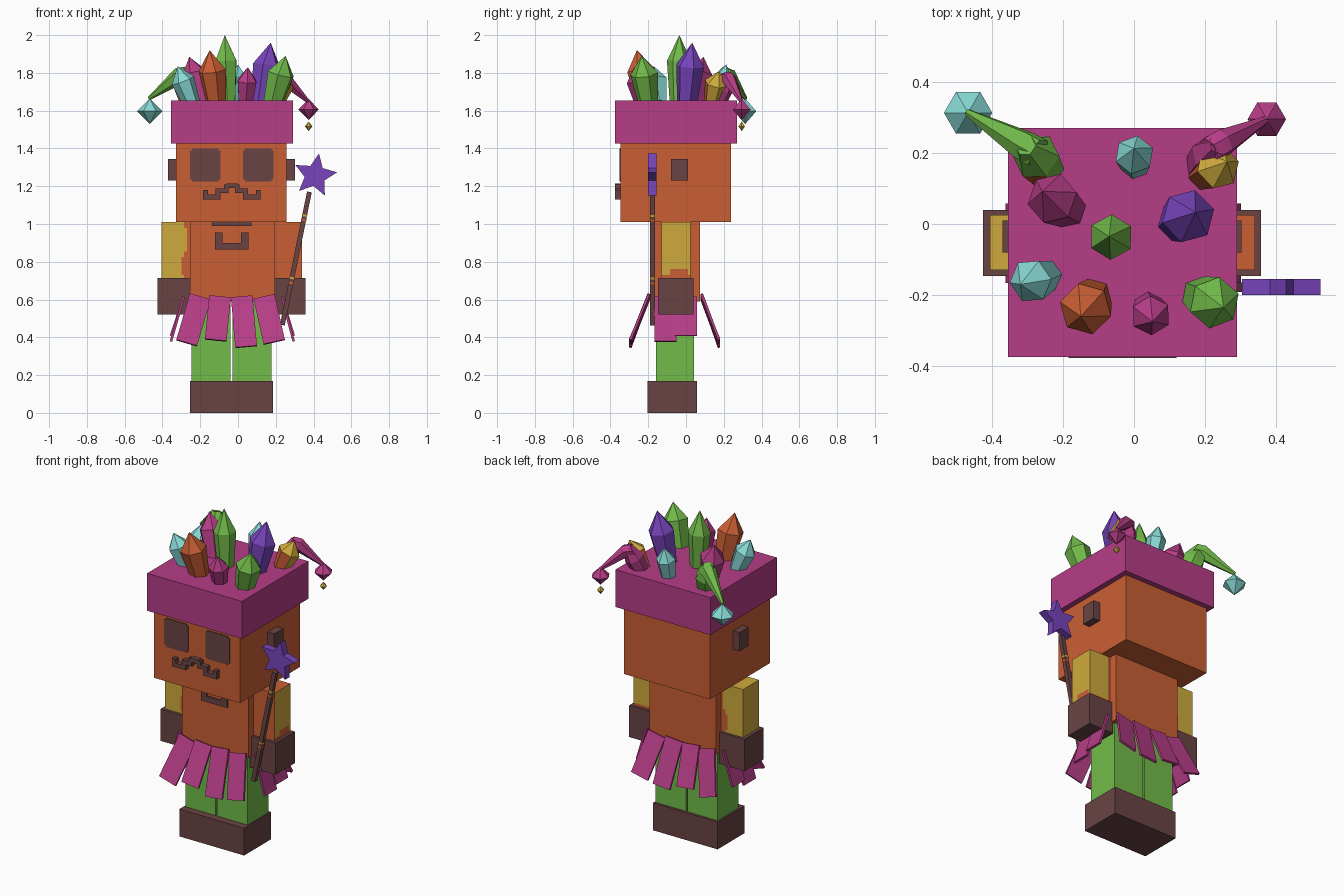
import bpy, bmesh, math
from mathutils import Vector, Matrix

if "Cube" in bpy.data.objects:
    bpy.data.objects.remove(bpy.data.objects["Cube"], do_unlink=True)


def srgb(v):
    v /= 255
    return v / 12.92 if v <= 0.04045 else ((v + 0.055) / 1.055) ** 2.4


def material(name, r, g, b):
    m = bpy.data.materials.new(name)
    col = (srgb(r), srgb(g), srgb(b), 1)
    m.diffuse_color = col
    m.use_nodes = True
    m.node_tree.nodes["Principled BSDF"].inputs["Base Color"].default_value = col
    return m


magenta = material("magenta", 182, 61, 135)
orange = material("orange", 202, 95, 52)
brown = material("dark brown", 106, 68, 68)
green = material("green", 114, 187, 74)
yellow = material("mustard", 206, 170, 60)
purple = material("purple", 120, 68, 188)
teal = material("pale teal", 136, 218, 214)


def finish(name, bm, *mats, rule=None):
    bmesh.ops.recalc_face_normals(bm, faces=bm.faces)
    if rule:
        for f in bm.faces:
            f.material_index = int(rule(f.calc_center_median(), f.normal))
    me = bpy.data.meshes.new(name)
    bm.to_mesh(me)
    bm.free()
    for m in mats:
        me.materials.append(m)
    ob = bpy.data.objects.new(name, me)
    bpy.context.collection.objects.link(ob)
    return ob


def box(name, xs, ys, zs, *mats, cuts=0, rule=None):
    bm = bmesh.new()
    bmesh.ops.create_cube(bm, size=1)
    size = [b - a for a, b in (xs, ys, zs)]
    mid = [(a + b) / 2 for a, b in (xs, ys, zs)]
    if cuts:
        bmesh.ops.subdivide_edges(bm, edges=bm.edges, cuts=cuts, use_grid_fill=True)
    bm.transform(Matrix.Translation(mid) @ Matrix.Diagonal((*size, 1)))
    return finish(name, bm, *mats, rule=rule)


def loft(name, stations, *mats, sides=6, turn=0.3, rule=None):
    """Skin of polygon rings; each station is (centre, radius), radius 0 makes a tip."""
    bm = bmesh.new()
    axis = (Vector(stations[-1][0]) - Vector(stations[0][0])).normalized()
    rot = axis.to_track_quat('Z', 'Y')
    rings = []
    for c, r in stations:
        angles = [turn + math.tau * i / sides for i in range(sides)] if r else [0]
        rings.append([bm.verts.new(Vector(c) + rot @ Vector((r * math.cos(a), r * math.sin(a), 0)))
                      for a in angles])
    for lo, hi in zip(rings, rings[1:]):
        for i in range(sides):
            j = (i + 1) % sides
            quad = [lo[i % len(lo)], lo[j % len(lo)], hi[j % len(hi)], hi[i % len(hi)]]
            bm.faces.new(list(dict.fromkeys(quad)))
    for ring in (rings[0], rings[-1]):
        if len(ring) > 2:
            bm.faces.new(ring)
    return finish(name, bm, *mats, rule=rule)


def crystal(name, base, tip, r, *mats, rule=None):
    a, b = Vector((*base, 1.64)), Vector(tip)
    loft(name, [(a, r * 0.72), (a.lerp(b, 0.62), r), (b, 0)], *mats, rule=rule)


CX = -0.033  # middle of the body

# Boots and legs
box("boots", (-0.255, 0.185), (-0.205, 0.057), (0, 0.168), brown)
box("right_leg", (-0.245, -0.04), (-0.16, 0.042), (0.16, 0.61), green)
box("left_leg", (-0.03, 0.177), (-0.16, 0.042), (0.16, 0.61), green)

# Torso and chest badge
box("torso", (-0.255, 0.195), (-0.178, 0.075), (0.59, 1.02), orange)
for name, xs, zs in [("badge_base", (-0.088, 0.088), (0.865, 0.9)),
                     ("badge_right_side", (-0.088, -0.05), (0.9, 0.955)),
                     ("badge_left_side", (0.05, 0.088), (0.9, 0.955)),
                     ("badge_right_corner", (-0.06, -0.05), (0.9, 0.92)),
                     ("badge_left_corner", (0.05, 0.06), (0.9, 0.92)),
                     ("badge_strap", (-0.105, 0.105), (0.99, 1.012))]:
    box(name, [CX + x for x in xs], (-0.187, -0.178), zs, brown)

# Arms with patchy colour, and gloves
box("right_arm", (-0.405, -0.255), (-0.13, 0.025), (0.7, 1.01), yellow, orange, cuts=9,
    rule=lambda c, n: c.x > -0.282 + 0.018 * math.sin(c.z * 22) and abs(n.y) > 0.5)
box("left_arm", (0.195, 0.34), (-0.13, 0.025), (0.7, 1.01), yellow, orange, cuts=9,
    rule=lambda c, n: n.y < -0.5 or n.z > 0.5 or c.z < 0.745 + 0.025 * math.sin(c.y * 35 + 3)
    or (n.y > 0.5 and c.x < 0.215))
box("right_glove", (-0.425, -0.253), (-0.147, 0.04), (0.52, 0.715), brown)
box("left_glove", (0.185, 0.358), (-0.147, 0.04), (0.52, 0.715), brown)


# Skirt strips hang from the waist and flare outwards
def strip(name, top, bottom, out, width=0.115):
    top, bottom = Vector(top), Vector(bottom)
    down = bottom - top
    side = Vector(out).cross(down).normalized()
    normal = down.cross(side).normalized()
    frame = Matrix((side, normal, down.normalized())).transposed().to_4x4()
    bm = bmesh.new()
    bmesh.ops.create_cube(bm, size=1)
    bm.transform(Matrix.Translation((top + bottom) / 2) @ frame
                 @ Matrix.Diagonal((width, 0.013, down.length, 1)))
    finish(name, bm, magenta)


for label, y0, y1, out in (("front", -0.197, -0.295, (0, -1, 0)), ("back", 0.083, 0.175, (0, 1, 0))):
    for i, (x0, x1, z1) in enumerate([(-0.2, -0.272, 0.37), (-0.095, -0.118, 0.385),
                                      (0.02, 0.043, 0.35), (0.138, 0.192, 0.375)]):
        strip(f"skirt_{label}_{i + 1}", (x0, y0, 0.615), (x1, y1, z1), out)
for label, x0, x1, s in (("right", -0.287, -0.355, -1), ("left", 0.232, 0.295, 1)):
    for i, (y, z1) in enumerate([(-0.108, 0.378), (0.0, 0.408)]):
        strip(f"skirt_{label}_{i + 1}", (x0, y, 0.615), (x1, y, z1), (s, 0, 0))

# Head, ears, eyes and moustache
box("head", (-0.328, 0.257), (-0.348, 0.237), (1.01, 1.43), orange)
box("right_ear", (-0.37, -0.32), (-0.08, 0.01), (1.23, 1.345), brown)
box("left_ear", (0.25, 0.302), (-0.08, 0.01), (1.23, 1.345), brown)
for name, x in (("right_eye", -0.174), ("left_eye", 0.107)):
    box(name, (x - 0.081, x + 0.081), (-0.353, -0.347), (1.236, 1.39), brown)
    box(name + "_core", (x - 0.07, x + 0.07), (-0.353, -0.347), (1.225, 1.4), brown)
for i, (a, b, lo, hi) in enumerate([(0.127, 0.152, 1.13, 1.18), (0.06, 0.152, 1.13, 1.156),
                                    (0.06, 0.085, 1.13, 1.188), (0.027, 0.085, 1.164, 1.188),
                                    (0.018, 0.042, 1.164, 1.21), (0, 0.03, 1.19, 1.215)]):
    for side, s in (("left", 1), ("right", -1)):
        box(f"moustache_{side}_{i + 1}", sorted((CX + s * a, CX + s * b)), (-0.377, -0.345),
            (lo, hi), brown)

# Hat band
box("hat_band", (-0.355, 0.29), (-0.375, 0.27), (1.425, 1.655), magenta)

# Crystals on the hat
for name, base, tip, r, mat in [
        ("tall_green_crystal", (-0.055, -0.04), (-0.07, -0.035, 2.0), 0.064, green),
        ("purple_crystal", (0.12, 0.005), (0.173, 0.033, 1.96), 0.076, purple),
        ("orange_crystal", (-0.115, -0.205), (-0.15, -0.26, 1.92), 0.075, orange),
        ("small_green_crystal", (0.185, -0.2), (0.252, -0.235, 1.89), 0.074, green),
        ("front_teal_crystal", (-0.245, -0.145), (-0.32, -0.17, 1.835), 0.063, teal),
        ("front_magenta_crystal", (0.04, -0.23), (0.052, -0.275, 1.83), 0.057, magenta),
        ("back_magenta_crystal", (-0.185, 0.04), (-0.258, 0.092, 1.885), 0.073, magenta),
        ("back_teal_crystal", (0.003, 0.165), (0.0, 0.213, 1.845), 0.056, teal)]:
    crystal(name, base, tip, r, mat)
crystal("mustard_crystal", (0.195, 0.14), (0.262, 0.175, 1.81), 0.065, yellow, orange,
        rule=lambda c, n: c.z < 1.74 and n.x < 0.5)

# Drooping hat tails with hanging gems
loft("right_tail_root", [((-0.25, 0.155, 1.64), 0.055), ((-0.275, 0.19, 1.74), 0.068),
                         ((-0.305, 0.22, 1.82), 0.03)], green, orange,
     rule=lambda c, n: c.z < 1.72 and n.x < 0 and n.y < 0.3)
loft("right_tail", [((-0.27, 0.2, 1.79), 0.045), ((-0.31, 0.222, 1.785), 0.045),
                    ((-0.47, 0.315, 1.665), 0.01)], green)
loft("left_tail_root", [((0.19, 0.165, 1.64), 0.048), ((0.215, 0.195, 1.72), 0.056),
                        ((0.24, 0.225, 1.79), 0.03)], magenta)
loft("left_tail", [((0.21, 0.205, 1.775), 0.04), ((0.25, 0.228, 1.765), 0.04),
                   ((0.375, 0.295, 1.645), 0.01)], magenta)
for name, x, y, z, r, h, mat in [("teal_gem", -0.467, 0.313, 1.597, 0.068, 0.068, teal),
                                 ("magenta_gem", 0.374, 0.295, 1.606, 0.054, 0.056, magenta),
                                 ("mustard_gem", 0.374, 0.295, 1.517, 0.02, 0.025, yellow)]:
    loft(name, [((x, y, z - h), 0), ((x, y, z), r), ((x, y, z + h), 0)], mat, turn=0)

# Wand stick with coloured rings, and star
foot, head = Vector((0.235, -0.178, 0.465)), Vector((0.378, -0.178, 1.17))
loft("wand_stick", [(foot, 0.018), (head, 0.018)], brown, sides=4, turn=math.pi / 4)
for i, (t, mat) in enumerate([(0.31, orange), (0.345, yellow), (0.78, orange), (0.815, yellow)]):
    loft(f"wand_ring_{i + 1}", [(foot.lerp(head, t), 0.0195), (foot.lerp(head, t + 0.015), 0.0195)],
         mat, sides=4, turn=math.pi / 4)
bm = bmesh.new()
points = []
for i in range(10):
    a, r = math.radians(80 + 36 * i), 0.056 if i % 2 else 0.118
    points.append(bm.verts.new((0.408 + r * math.cos(a), -0.2, 1.257 + r * math.sin(a))))
face = bm.faces.new(points)
side = bmesh.ops.extrude_face_region(bm, geom=[face])
bmesh.ops.translate(bm, vec=(0, 0.045, 0),
                    verts=[v for v in side["geom"] if isinstance(v, bmesh.types.BMVert)])
finish("wand_star", bm, purple)
